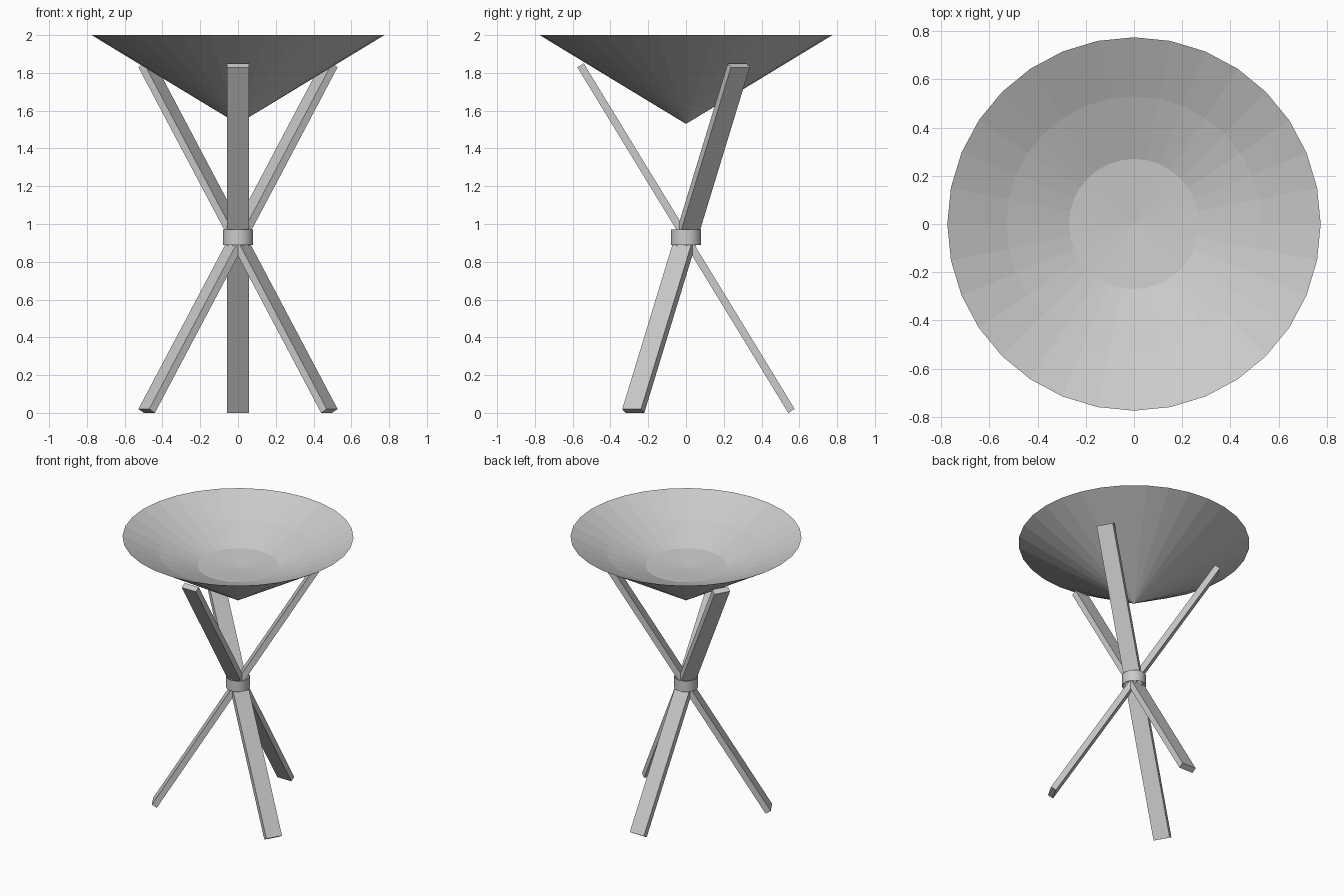
import bpy
import bmesh
from math import radians, sin, cos, tau
from mathutils import Matrix

cube = bpy.data.objects.get("Cube")
if cube:
    bpy.data.objects.remove(cube, do_unlink=True)

# One plain grey for every part
grey = bpy.data.materials.new("light grey")
grey.use_nodes = True
colour = (0.6, 0.6, 0.6, 1)
grey.diffuse_color = colour
grey.node_tree.nodes["Principled BSDF"].inputs["Base Color"].default_value = colour


def finish(name, bm):
    bmesh.ops.recalc_face_normals(bm, faces=bm.faces)
    mesh = bpy.data.meshes.new(name)
    bm.to_mesh(mesh)
    bm.free()
    mesh.materials.append(grey)
    obj = bpy.data.objects.new(name, mesh)
    bpy.context.collection.objects.link(obj)
    return obj


def lathe(name, profile, sides, closed=False):
    """Turn (radius, z) points round the z axis; radius 0 makes a tip."""
    bm = bmesh.new()
    rings = []
    for r, z in profile:
        if r == 0:
            rings.append([bm.verts.new((0, 0, z))] * sides)
        else:
            rings.append([bm.verts.new((r * cos(tau * i / sides), r * sin(tau * i / sides), z))
                          for i in range(sides)])
    pairs = list(zip(rings, rings[1:]))
    if closed:
        pairs.append((rings[-1], rings[0]))
    for a, b in pairs:
        for i in range(sides):
            j = (i + 1) % sides
            corners = dict.fromkeys((a[i], a[j], b[j], b[i]))
            bm.faces.new(list(corners))
    return finish(name, bm)


# Bowl: straight cone outside, shallow stepped hollow inside
lathe("bowl", [(0, 1.53), (0.775, 2.0), (0.53, 1.885), (0.27, 1.79), (0, 1.767)], 32)

# Collar holding the crossed legs
collar = lathe("collar", [(0.08, 0.89), (0.08, 0.97), (0.076, 0.97), (0.076, 0.89)], 32, closed=True)
collar.data.shade_smooth()
collar.data.set_sharp_from_angle(angle=radians(30))

# Three flat bars crossing at the collar
for i, name in enumerate(("back_leg", "right_leg", "left_leg")):
    bm = bmesh.new()
    bmesh.ops.create_cube(bm, size=1)
    place = (Matrix.Translation((0, 0, 0.925))
             @ Matrix.Rotation(tau * i / 3, 4, "Z")
             @ Matrix.Rotation(radians(31.4), 4, "X")
             @ Matrix.Diagonal((0.115, 0.04, 2.144, 1)))
    bmesh.ops.transform(bm, matrix=place, verts=bm.verts)
    finish(name, bm)
